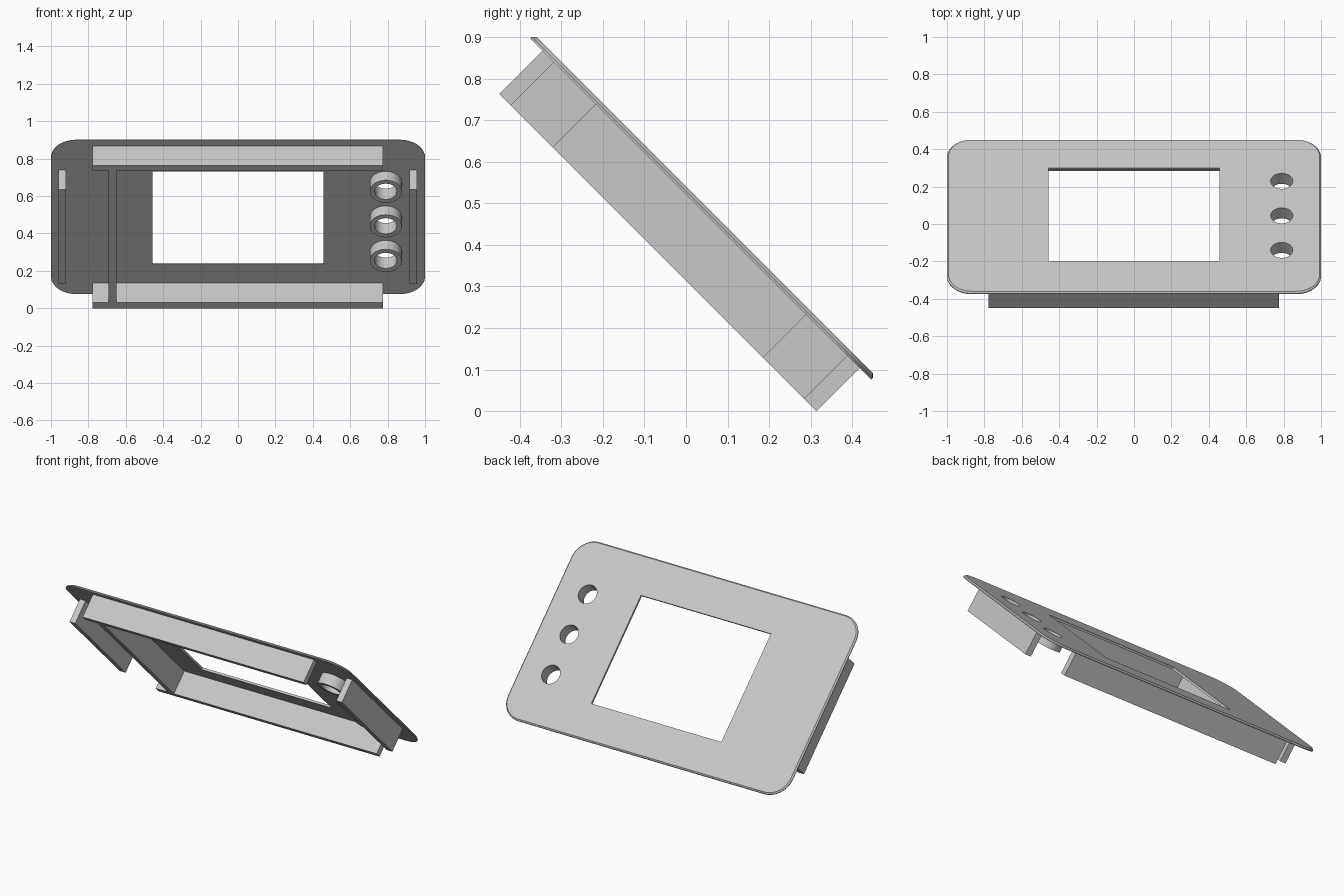
import bpy
import bmesh
from math import pi, cos, sin

cube = bpy.data.objects.get("Cube")
if cube:
    bpy.data.objects.remove(cube, do_unlink=True)

TILT = -pi / 4                           # local z is the panel normal, local y runs down the slope
BACK, FRONT, FOOT = 0.3695, 0.3829, 0.2222   # panel inner face, outer face, tips of the walls
CHAMFER = 0.0085
MID = -0.319                             # panel centre along the slope

grey = bpy.data.materials.new("light grey plastic")
grey.use_nodes = True
grey.diffuse_color = (0.57, 0.57, 0.57, 1)
grey.node_tree.nodes["Principled BSDF"].inputs["Base Color"].default_value = grey.diffuse_color


def finish(name, bm):
    bmesh.ops.recalc_face_normals(bm, faces=bm.faces)
    mesh = bpy.data.meshes.new(name)
    bm.to_mesh(mesh)
    bm.free()
    mesh.materials.append(grey)
    ob = bpy.data.objects.new(name, mesh)
    bpy.context.collection.objects.link(ob)
    ob.rotation_euler.x = TILT
    return ob


def loft(name, loops, closed=False):
    """Bridge equal loops of points; cap the ends, or join last to first."""
    bm = bmesh.new()
    rows = [[bm.verts.new(p) for p in loop] for loop in loops]
    pairs = list(zip(rows, rows[1:]))
    if closed:
        pairs.append((rows[-1], rows[0]))
    else:
        bm.faces.new(rows[0])
        bm.faces.new(rows[-1])
    for a, b in pairs:
        for i in range(len(a)):
            j = (i + 1) % len(a)
            bm.faces.new((a[i], a[j], b[j], b[i]))
    return finish(name, bm)


def box(name, x0, x1, y0, y1, z0, z1):
    return loft(name, [[(x0, y0, z), (x1, y0, z), (x1, y1, z), (x0, y1, z)] for z in (z0, z1)])


def circle(x, y, z, r, n=64):
    return [(x + r * cos(2 * pi * i / n), y + r * sin(2 * pi * i / n), z) for i in range(n)]


def rounded_rect(hw, hh, r, z, steps=12):
    pts = []
    for k, (sx, sy) in enumerate(((1, 1), (-1, 1), (-1, -1), (1, -1))):
        for i in range(steps + 1):
            a = pi / 2 * (k + i / steps)
            pts.append((sx * (hw - r) + r * cos(a), MID + sy * (hh - r) + r * sin(a), z))
    return pts


def smooth(ob):
    bpy.ops.object.select_all(action='DESELECT')
    ob.select_set(True)
    bpy.context.view_layer.objects.active = ob
    bpy.ops.object.shade_smooth_by_angle(angle=pi / 6)


# Face panel with rounded corners and a chamfered outer rim
W, H, R = 1.0, 0.581, 0.133
panel = loft("face_panel", [
    rounded_rect(W, H, R, BACK),
    rounded_rect(W, H, R, FRONT - CHAMFER),
    rounded_rect(W - CHAMFER, H - CHAMFER, R - CHAMFER, FRONT)])

# Screen window and button holes
KNOB_X, HOLE_R, RING_R = 0.79, 0.059, 0.0855
knob_ys = [MID + k * 0.261 for k in (-1, 0, 1)]
cutters = [box("window_cutter", -0.458, 0.456, -0.664, 0.04, 0.3, 0.45)]
for y in knob_ys:
    cutters.append(loft("hole_cutter", [circle(KNOB_X, y, z, HOLE_R) for z in (0.3, 0.45)]))
bpy.context.view_layer.objects.active = panel
for c in cutters:
    c.hide_render = True
    mod = panel.modifiers.new("cut", 'BOOLEAN')
    mod.operation, mod.solver, mod.object = 'DIFFERENCE', 'EXACT', c
    bpy.ops.object.modifier_apply(modifier=mod.name)
for c in cutters:
    bpy.data.objects.remove(c, do_unlink=True)
smooth(panel)

# Button guide rings under the holes
for name, y in zip(("upper", "middle", "lower"), knob_ys):
    tip = BACK - 0.0667
    smooth(loft(name + "_button_ring", [
        circle(KNOB_X, y, BACK, RING_R), circle(KNOB_X, y, tip, RING_R),
        circle(KNOB_X, y, tip, HOLE_R), circle(KNOB_X, y, BACK, HOLE_R)], closed=True))

# Long walls, cross wall and side ribs, sunk slightly into the panel
TOP = BACK + 0.003
box("upper_wall", -0.778, 0.776, -0.858, -0.819, FOOT, TOP)
box("lower_wall", -0.778, 0.776, 0.18, 0.2222, FOOT, TOP)
box("cross_wall", -0.692, -0.65, -0.819, 0.18, FOOT, TOP)
for name, x in (("right", -0.94), ("left", 0.936)):
    box(name + "_side_rib", x - 0.02, x + 0.02, -0.677, 0.04, FOOT, TOP)
